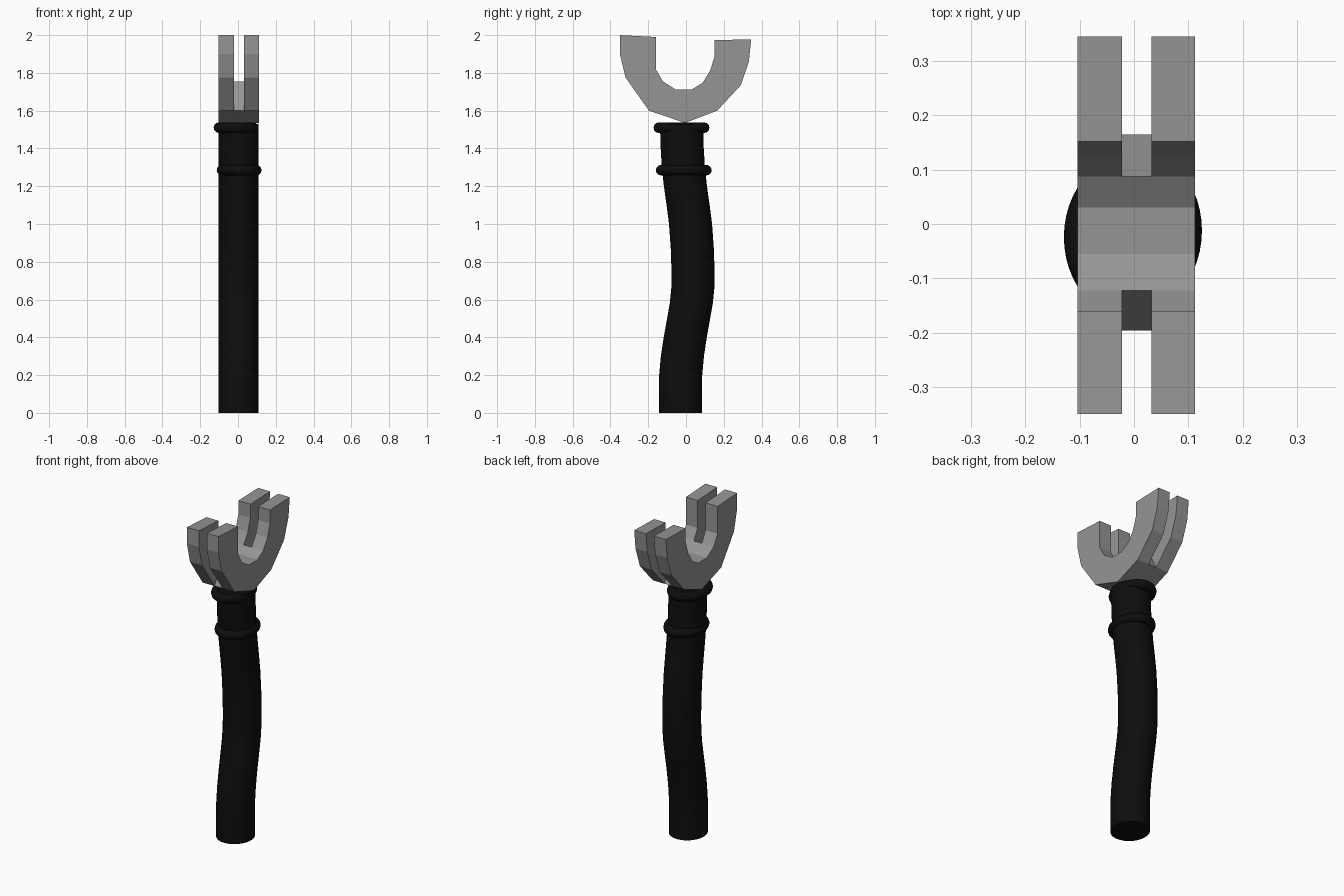
import bpy, bmesh, math

if "Cube" in bpy.data.objects:
    bpy.data.objects.remove(bpy.data.objects["Cube"])

def material(name, v):
    m = bpy.data.materials.new(name)
    m.diffuse_color = (v, v, v, 1)
    m.use_nodes = True
    m.node_tree.nodes["Principled BSDF"].inputs["Base Color"].default_value = m.diffuse_color
    return m

grey = material("grey metal", 0.30)
black = material("black rubber", 0.004)

def finish(name, bm, mat, smooth):
    bmesh.ops.recalc_face_normals(bm, faces=bm.faces)
    me = bpy.data.meshes.new(name)
    bm.to_mesh(me)
    bm.free()
    me.materials.append(mat)
    ob = bpy.data.objects.new(name, me)
    bpy.context.collection.objects.link(ob)
    if smooth:
        bpy.ops.object.select_all(action='DESELECT')
        ob.select_set(True)
        bpy.context.view_layer.objects.active = ob
        bpy.ops.object.shade_smooth_by_angle(angle=math.radians(40))
    return ob

def skin(bm, rings, closed=False):
    n = len(rings[0])
    for k in range(len(rings) if closed else len(rings) - 1):
        a, b = rings[k], rings[(k + 1) % len(rings)]
        for i in range(n):
            j = (i + 1) % n
            bm.faces.new((a[i], a[j], b[j], b[i]))

# Curved grip: elliptical sections along (z, y centre)
path = [(0, -.028), (.19, -.029), (.30, -.019), (.40, -.004), (.50, .014), (.58, .028),
        (.66, .036), (.75, .037), (.86, .034), (1.0, .024), (1.1, .011), (1.2, -.003),
        (1.3, -.014), (1.4, -.020), (1.53, -.024)]
N = 40
bm = bmesh.new()
rings = [[bm.verts.new((.003 + .106 * math.cos(2 * math.pi * i / N),
                        y + .114 * math.sin(2 * math.pi * i / N), z)) for i in range(N)]
         for z, y in path]
skin(bm, rings)
bm.faces.new(rings[0])
bm.faces.new(rings[-1])
finish("grip", bm, black, True)

# Oval collars around the grip
def collar(name, cx, cy, cz, hx=.119, hy=.148, r=.028):
    bm = bmesh.new()
    rings = []
    for k in range(48):
        a = 2 * math.pi * k / 48
        ring = []
        for i in range(12):
            t = 2 * math.pi * i / 12
            d = r * math.cos(t) - r
            ring.append(bm.verts.new((cx + (hx + d) * math.cos(a),
                                      cy + (hy + d) * math.sin(a), cz + r * math.sin(t))))
        rings.append(ring)
    skin(bm, rings, True)
    finish(name, bm, black, True)

collar("top_collar", -.010, -.024, 1.51)
collar("lower_collar", .006, -.012, 1.285)

# Claw head: U profile (y, z) extruded along x, arms split by a slot
prof = [(-.35, 2.0), (-.16, 1.99), (-.16, 1.82), (-.122, 1.755), (-.055, 1.712), (.03, 1.712),
        (.087, 1.747), (.127, 1.81), (.152, 1.89), (.152, 1.973), (.345, 1.978), (.333, 1.86),
        (.29, 1.735), (.165, 1.60), (-.005, 1.535), (-.196, 1.60), (-.32, 1.775), (-.35, 1.90)]
base = [3, 4, 5, 6, 13, 14, 15]
left_arm = [0, 1, 2, 3, 15, 16, 17]
right_arm = [6, 7, 8, 9, 10, 11, 12, 13]
bm = bmesh.new()
layers = [[bm.verts.new((x, y, z)) for y, z in prof] for x in (-.104, -.022, .032, .112)]
for k, layer in enumerate(layers):
    for part in ([base] if k in (0, 3) else []) + [left_arm, right_arm]:
        bm.faces.new([layer[i] for i in part])

def strip(a, b, loop):
    for i, j in zip(loop, loop[1:] + loop[:1]):
        bm.faces.new((a[i], a[j], b[j], b[i]))

strip(layers[0], layers[1], list(range(len(prof))))
strip(layers[2], layers[3], list(range(len(prof))))
strip(layers[1], layers[2], base)
finish("claw_head", bm, grey, False)
